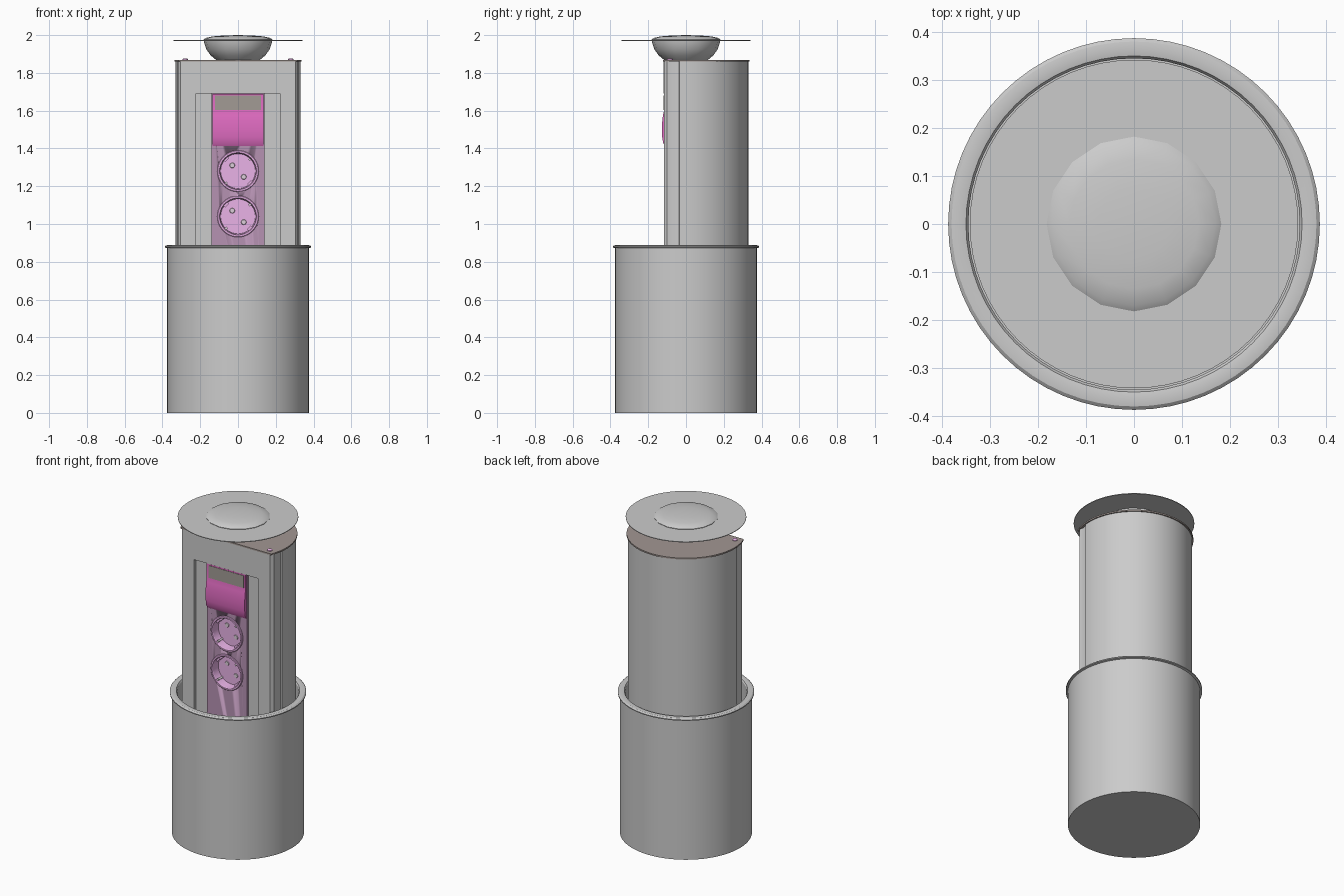
import bpy, bmesh, math
from mathutils import Matrix, Vector

if "Cube" in bpy.data.objects:
    bpy.data.objects.remove(bpy.data.objects["Cube"])


def mat(name, rgb):
    m = bpy.data.materials.new(name)
    m.diffuse_color = (*rgb, 1)
    m.use_nodes = True
    m.node_tree.nodes["Principled BSDF"].inputs["Base Color"].default_value = m.diffuse_color
    return m


BROWN = mat("brown", (0.36, 0.31, 0.29))
PURPLE = mat("purple", (0.47, 0.29, 0.45))
PINK = mat("pink", (0.82, 0.45, 0.80))
MAGENTA = mat("magenta", (0.75, 0.15, 0.54))
WINDOW = mat("window", (0.36, 0.33, 0.30))
PIN = mat("pin", (0.72, 0.62, 0.70))


def finish(name, bm, material=None, smooth=True):
    bmesh.ops.recalc_face_normals(bm, faces=bm.faces)
    me = bpy.data.meshes.new(name)
    bm.to_mesh(me)
    bm.free()
    ob = bpy.data.objects.new(name, me)
    bpy.context.collection.objects.link(ob)
    if material:
        me.materials.append(material)
    if smooth:
        bpy.ops.object.select_all(action='DESELECT')
        ob.select_set(True)
        bpy.context.view_layer.objects.active = ob
        bpy.ops.object.shade_smooth_by_angle(angle=math.radians(30))
    return ob


def lathe(name, profile, steps, material=None, place=Matrix()):
    """Spin (radius, height) points round z, then place the result."""
    bm = bmesh.new()
    vs = [bm.verts.new((r, 0, z)) for r, z in profile]
    es = [bm.edges.new(p) for p in zip(vs, vs[1:])]
    bmesh.ops.spin(bm, geom=vs + es, cent=(0, 0, 0), axis=(0, 0, 1),
                   angle=math.tau, steps=steps)
    bmesh.ops.remove_doubles(bm, verts=bm.verts, dist=1e-5)
    bm.transform(place)
    return finish(name, bm, material)


def prism(name, points, a, b, material=None, axis='z'):
    """Extrude an (x, y) outline along z, or a (y, z) outline along x."""
    bm = bmesh.new()
    co = [(x, y, a) if axis == 'z' else (a, x, y) for x, y in points]
    f = bm.faces.new([bm.verts.new(c) for c in co])
    new = bmesh.ops.extrude_face_region(bm, geom=[f])['geom']
    d = Vector((0, 0, b - a)) if axis == 'z' else Vector((b - a, 0, 0))
    bmesh.ops.translate(bm, vec=d,
                        verts=[v for v in new if isinstance(v, bmesh.types.BMVert)])
    return finish(name, bm, material)


def box(name, lo, hi, material=None):
    return prism(name, [(lo[0], lo[1]), (hi[0], lo[1]), (hi[0], hi[1]), (lo[0], hi[1])],
                 lo[2], hi[2], material)


def d_shape(r, y_cut, front, n=40):
    """Round back from the right to the left, closed by a mirrored front."""
    a = math.asin(y_cut / r)
    arc = [(r * math.cos(a + (math.pi - 2 * a) * i / n),
            r * math.sin(a + (math.pi - 2 * a) * i / n)) for i in range(n + 1)]
    return arc + [(-x, y) for x, y in front] + front[::-1]


# Open cup with a rounded flange
lathe("outer_cup", [(0, 0), (0.375, 0), (0.375, 0.872), (0.387, 0.875), (0.387, 0.881),
                    (0.380, 0.887), (0.365, 0.889), (0.350, 0.886), (0.345, 0.878),
                    (0.345, 0.02), (0, 0.02)], 64)

# Column: round back, front posts, shallow shelf and deep socket channel
front = [(0.32, -0.037), (0.314, -0.075), (0.318, -0.10), (0.305, -0.117), (0.222, -0.117),
         (0.222, -0.098), (0.14, -0.098), (0.14, -0.02)]
prism("column", d_shape(0.33, -0.035, front), 0.03, 1.86)
box("front_crossbar", (-0.225, -0.12, 1.69), (0.225, -0.015, 1.86))

# Cap plate with two screws
prism("cap_plate", d_shape(0.337, -0.122, []), 1.86, 1.869, BROWN)
for s in (-1, 1):
    lathe("cap_screw", [(0, 0.008), (0.009, 0.008), (0.015, 0.004), (0.015, 0)], 16, PINK,
          Matrix.Translation((s * 0.28, -0.085, 1.869)))

# Lid: thin disc and low-sided knob
lathe("lid_disc", [(0, 1.970), (0.342, 1.970), (0.342, 1.974), (0, 1.974)], 64)
lathe("lid_knob", [(0, 1.868), (0.115, 1.868), (0.145, 1.893), (0.168, 1.925), (0.180, 1.962),
                   (0.182, 1.977), (0.170, 1.985), (0.135, 1.993), (0.075, 1.998),
                   (0, 2.0)], 16)

# Socket strip with round openings
strip = box("socket_strip", (-0.139, -0.108, 0.06), (0.139, -0.09, 1.69), PURPLE)
for z in (1.28, 1.04):
    # local z points out of the front, dish turned 45 degrees
    place = (Matrix.Translation((0, -0.108, z)) @ Matrix.Rotation(math.pi / 2, 4, 'X')
             @ Matrix.Rotation(math.radians(-45), 4, 'Z'))
    cutter = lathe("opening_cutter", [(0, -0.1), (0.1, -0.1), (0.1, 0.1), (0, 0.1)], 40,
                   None, place)
    cutter.hide_render = True
    cutter.hide_set(True)
    m = strip.modifiers.new("opening", 'BOOLEAN')
    m.operation, m.solver, m.object = 'DIFFERENCE', 'EXACT', cutter
    lathe("socket_dish", [(0.110, 0), (0.110, 0.005), (0.107, 0.008), (0.098, 0.008),
                          (0.095, 0.004), (0.092, -0.045), (0, -0.045)], 40, PINK, place)
    # pin holes, guide ribs and earth clips
    for s in (-1, 1):
        lathe("pin_hole", [(0, 0.003), (0.012, 0.003), (0.014, 0)], 16, PIN,
              place @ Matrix.Translation((s * 0.043, 0, -0.044)))
        for nm, pos, size, colour in (
                ("guide_rib", (s * 0.088, 0, -0.022), (0.012, 0.028, 0.046), PINK),
                ("earth_clip", (0, s * 0.088, -0.018), (0.012, 0.012, 0.044), PIN)):
            bm = bmesh.new()
            bmesh.ops.create_cube(bm, size=1, matrix=place @ Matrix.Translation(pos)
                                  @ Matrix.Diagonal((*size, 1)))
            finish(nm, bm, colour, False)

# Curved data-port cover with a window above
prism("port_cover", [(-0.10, 1.412), (-0.112, 1.412), (-0.121, 1.43), (-0.126, 1.46),
                     (-0.128, 1.50), (-0.126, 1.54), (-0.122, 1.575), (-0.117, 1.597),
                     (-0.117, 1.688), (-0.10, 1.688)], -0.135, 0.135, MAGENTA, 'x')
box("label_window", (-0.122, -0.1195, 1.603), (0.122, -0.11, 1.68), WINDOW)
